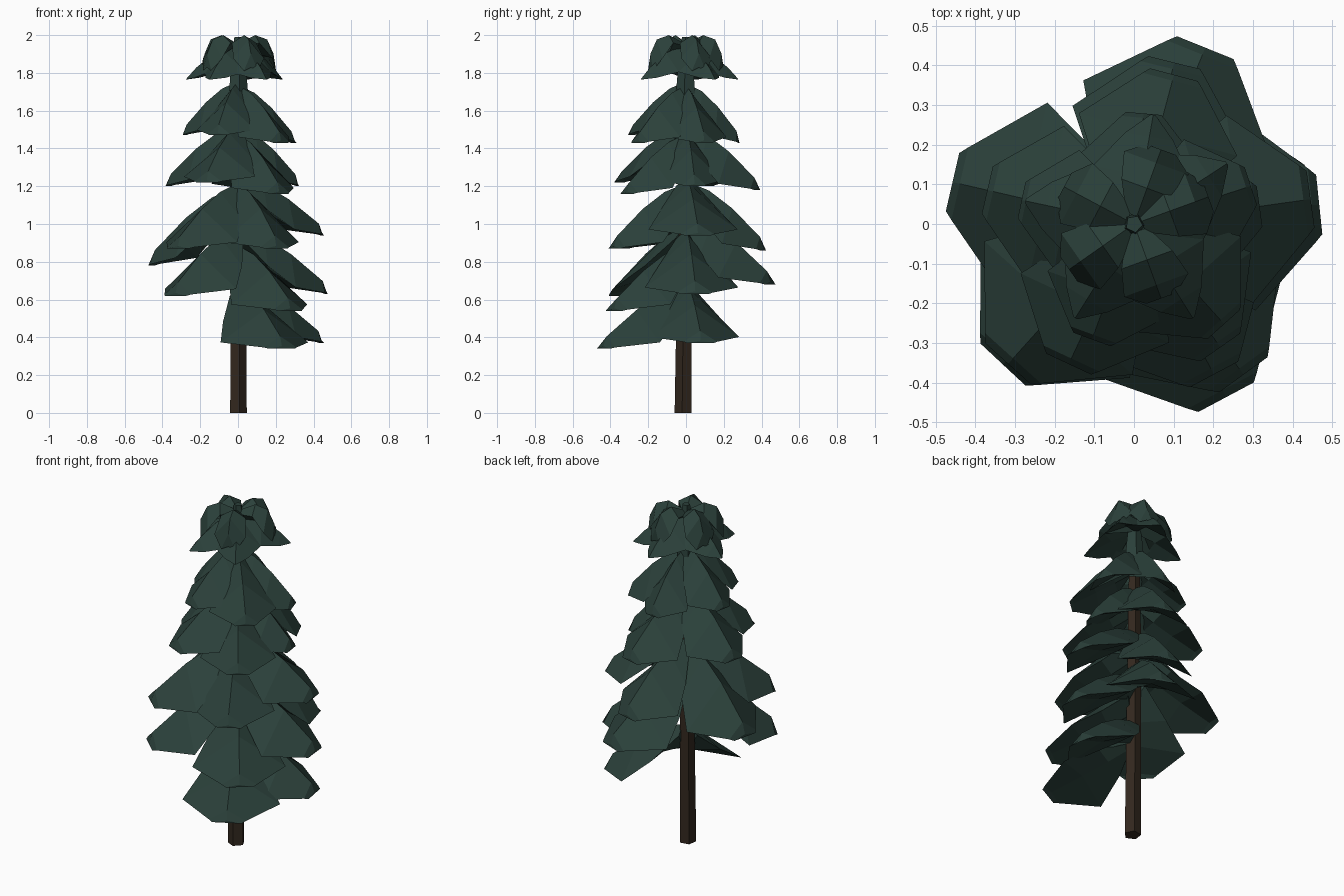
import bpy, bmesh, math

if "Cube" in bpy.data.objects:
    bpy.data.objects.remove(bpy.data.objects["Cube"])

def material(name, rgb):
    m = bpy.data.materials.new(name)
    m.diffuse_color = (*rgb, 1)
    m.use_nodes = True
    m.node_tree.nodes["Principled BSDF"].inputs["Base Color"].default_value = m.diffuse_color
    return m

needle = material("dark_pine_green", (0.024, 0.052, 0.043))
bark = material("dark_bark_brown", (0.032, 0.021, 0.013))

def finish(bm, name, mat):
    bmesh.ops.recalc_face_normals(bm, faces=bm.faces)
    me = bpy.data.meshes.new(name)
    bm.to_mesh(me)
    bm.free()
    me.materials.append(mat)
    ob = bpy.data.objects.new(name, me)
    bpy.context.collection.objects.link(ob)
    return ob

# Stations along a branch: distance, half width (x length), ridge, edge, underside heights (x drop)
BOUGH = [(0.04, 0.12, 1.00, 0.85, 0.58),
         (0.30, 0.34, 0.88, 0.44, 0.42),
         (0.60, 0.53, 0.62, 0.10, 0.25),
         (0.96, 0.20, 0.20, 0.02, 0.06),
         (1.00, 0.16, 0.04, 0.00, 0.00)]
# Curled tuft and pointed leaf of the crown
TUFT = [(0.10, 0.16, 0.80, 0.70, 0.45),
        (0.48, 0.38, 1.00, 0.78, 0.50),
        (0.82, 0.48, 0.88, 0.35, 0.40),
        (1.00, 0.22, 0.48, 0.00, 0.10)]
SPIKE = [(0.06, 0.16, 1.00, 0.85, 0.50),
         (0.45, 0.46, 0.78, 0.22, 0.36),
         (0.80, 0.22, 0.36, 0.05, 0.14),
         (1.00, 0.02, 0.02, 0.00, 0.00)]

def branch(name, profile, angle, length, z, drop, wide=1.0):
    """Drooping folded bough with a ridge on top and an arched underside."""
    bm = bmesh.new()
    c, s = math.cos(math.radians(angle)), math.sin(math.radians(angle))
    rings = []
    for d, w, ridge, edge, under in profile:
        r, hw = d * length, w * length * wide
        pts = [(0, ridge), (hw, edge), (0, under), (-hw, edge)]
        rings.append([bm.verts.new((r * c - t * s, r * s + t * c, z + h * drop))
                      for t, h in pts])
    for a, b in zip(rings, rings[1:]):
        for i in range(4):
            j = (i + 1) % 4
            bm.faces.new((a[i], a[j], b[j], b[i]))
    bm.faces.new(rings[0])
    bm.faces.new(rings[-1])
    finish(bm, name, needle)

def post(name, sections, mat):
    """Five-sided tapering post through (height, radius, y) sections."""
    bm = bmesh.new()
    rings = []
    for z, r, y in sections:
        rings.append([bm.verts.new((r * math.cos(math.radians(-80 + 72 * i)),
                                    y + r * math.sin(math.radians(-80 + 72 * i)), z))
                      for i in range(5)])
    for a, b in zip(rings, rings[1:]):
        for i in range(5):
            bm.faces.new((a[i], a[(i + 1) % 5], b[(i + 1) % 5], b[i]))
    bm.faces.new(rings[0])
    bm.faces.new(rings[-1])
    finish(bm, name, mat)

post("trunk", [(0, 0.047, -0.014), (1.4, 0.036, 0), (1.70, 0.030, 0)], bark)
post("crown_core", [(1.68, 0.055, 0), (1.80, 0.045, 0), (1.99, 0.022, 0)], needle)

# Boughs per tier: (angle, length, tip height, drop)
tiers = {
    "lowest": [(-62, 0.495, 0.34, 0.33), (10, 0.45, 0.37, 0.32)],
    "lower": [(-54, 0.47, 0.54, 0.34), (-133, 0.485, 0.62, 0.36), (6, 0.47, 0.63, 0.34),
              (68, 0.48, 0.68, 0.36), (167, 0.47, 0.78, 0.41)],
    "middle": [(-62, 0.43, 0.87, 0.34), (-132, 0.475, 0.87, 0.34), (8, 0.45, 0.94, 0.31),
               (76, 0.42, 0.86, 0.36)],
    "upper": [(-55, 0.38, 1.16, 0.31), (-115, 0.39, 1.22, 0.30), (8, 0.32, 1.20, 0.31),
              (75, 0.39, 1.18, 0.33), (167, 0.38, 1.20, 0.32)],
    "high": [(-48, 0.34, 1.43, 0.30), (-110, 0.31, 1.47, 0.28), (18, 0.31, 1.43, 0.30),
             (85, 0.28, 1.43, 0.31), (168, 0.29, 1.47, 0.28)],
}
for tier, boughs in tiers.items():
    for i, (a, length, z, drop) in enumerate(boughs):
        branch(f"{tier}_bough_{i + 1}", BOUGH, a, length, z, drop)

# Crown: pointed leaves below, curled tufts above
for i, a in enumerate((33, 80, 168, 238, 302)):
    branch(f"crown_leaf_{i + 1}", SPIKE, a, 0.28, 1.765, 0.18)
for i, a in enumerate((20, 70, 152, 215, 290)):
    branch(f"crown_tuft_{i + 1}", TUFT, a, 0.20, 1.81, 0.19, 0.9)
